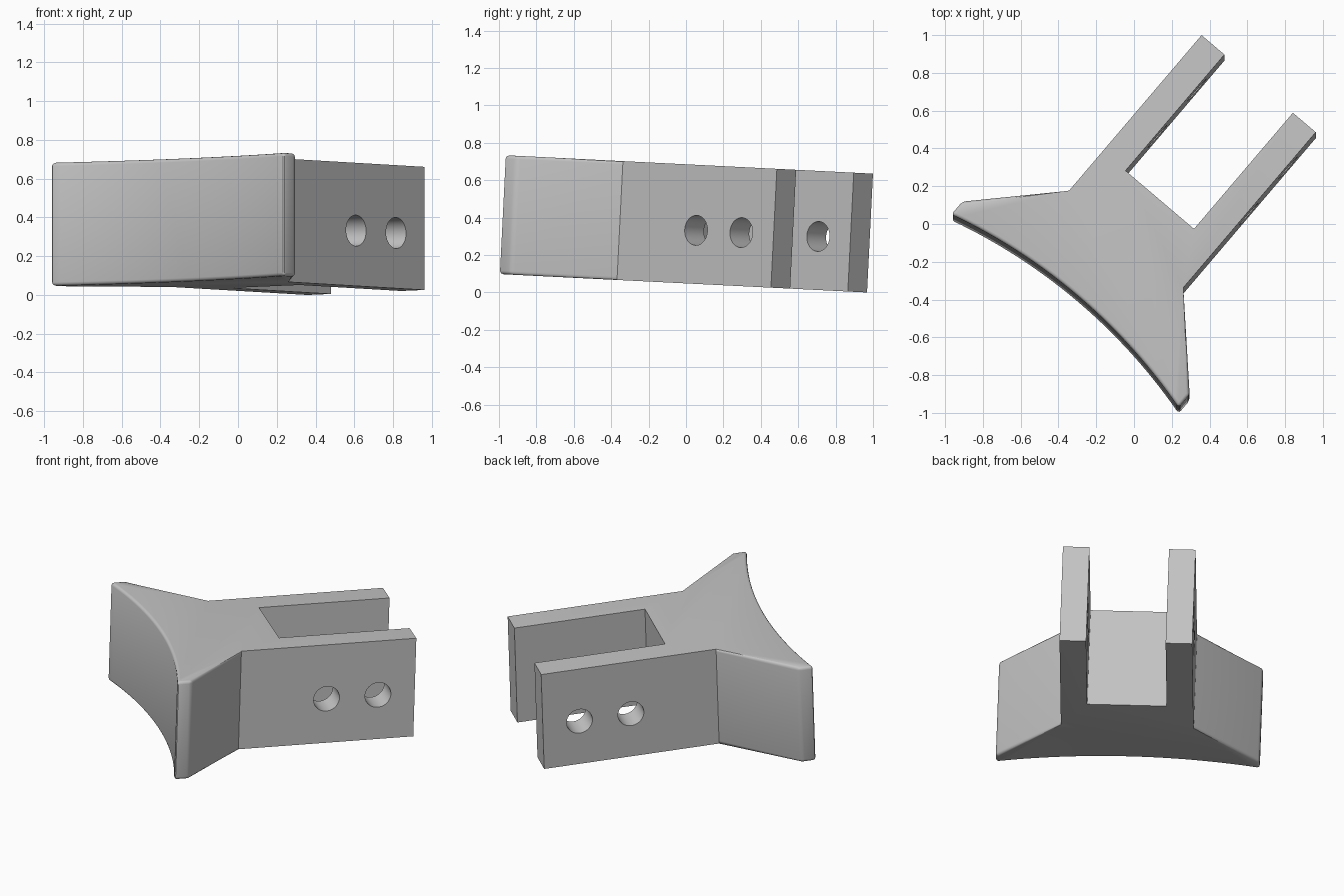
import bpy, bmesh
from math import sin, cos, asin, radians
from mathutils import Matrix, Vector

cube = bpy.data.objects.get("Cube")
if cube:
    bpy.data.objects.remove(cube, do_unlink=True)

HEIGHT = 0.636
ARM_OUT, ARM_IN = 0.397, 0.238      # half widths of the fork
ARM_END, NOTCH, ROOT = 0.982, 0.174, -0.10
TIP_HALF, TIP_FRONT, TIP_BACK = 0.79, -0.60, -0.51
SAG, SEGMENTS = 0.105, 28

grey = bpy.data.materials.new("plain grey")
grey.use_nodes = True
colour = (0.55, 0.55, 0.55, 1)
grey.diffuse_color = colour
grey.node_tree.nodes["Principled BSDF"].inputs["Base Color"].default_value = colour


def make_object(name, bm):
    mesh = bpy.data.meshes.new(name)
    bm.to_mesh(mesh)
    bm.free()
    obj = bpy.data.objects.new(name, mesh)
    bpy.context.collection.objects.link(obj)
    mesh.materials.append(grey)
    return obj


# Plan outline: half of the fork and wing, mirrored, closed by the concave arc
half = [(NOTCH, ARM_IN), (ARM_END, ARM_IN), (ARM_END, ARM_OUT),
        (ROOT, ARM_OUT), (TIP_BACK, TIP_HALF)]
radius = (TIP_HALF ** 2 + SAG ** 2) / (2 * SAG)
sweep = asin(TIP_HALF / radius)
centre = TIP_FRONT + SAG - radius
arc = []
for i in range(SEGMENTS + 1):
    a = sweep * (1 - 2 * i / SEGMENTS)
    arc.append((centre + radius * cos(a), radius * sin(a)))
outline = half + arc + [(u, -v) for u, v in reversed(half)]

# Extrude the plate
bm = bmesh.new()
base = bm.faces.new([bm.verts.new((u, v, -HEIGHT / 2)) for u, v in outline])
top = bmesh.ops.extrude_face_region(bm, geom=[base])["geom"]
bmesh.ops.translate(bm, vec=(0, 0, HEIGHT),
                    verts=[g for g in top if isinstance(g, bmesh.types.BMVert)])
bmesh.ops.recalc_face_normals(bm, faces=bm.faces)


# Soften the rim of the flared head and the upright edges of its tips
def soft(edge):
    a, b = (v.co for v in edge.verts)
    if abs(a.z - b.z) < 0.01:
        return max(a.x, b.x) < ROOT + 0.01 and min(a.x, b.x) < ROOT - 0.01
    return abs(a.y) > TIP_HALF - 0.01


bmesh.ops.bevel(bm, geom=[e for e in bm.edges if soft(e)], offset=0.018,
                segments=3, profile=0.5, affect='EDGES', clamp_overlap=True)
bracket = make_object("fork_bracket", bm)
bpy.context.view_layer.objects.active = bracket
bracket.select_set(True)

# Two pin holes straight through both arms
for u in (0.437, 0.755):
    bm = bmesh.new()
    bmesh.ops.create_cone(
        bm, cap_ends=True, segments=40, radius1=0.08, radius2=0.08, depth=2,
        matrix=Matrix.Translation((u, 0, -0.032)) @ Matrix.Rotation(radians(90), 4, 'X'))
    cutter = make_object("pin_hole_cutter", bm)
    cutter.hide_render = True
    cut = bracket.modifiers.new("pin hole", 'BOOLEAN')
    cut.operation = 'DIFFERENCE'
    cut.solver = 'EXACT'
    cut.object = cutter
    bpy.ops.object.modifier_apply(modifier=cut.name)
    bpy.data.objects.remove(cutter, do_unlink=True)

bpy.ops.object.shade_smooth_by_angle(angle=radians(32))

# Turn the bracket in plan, tip it slightly backwards and stand it on the floor
offset = Matrix.Translation((0.0236, -0.02, 0))
bracket.matrix_world = (Matrix.Rotation(-0.05, 4, 'X') @ offset
                        @ Matrix.Rotation(radians(49.6), 4, 'Z'))
bpy.context.view_layer.update()
lowest = min((bracket.matrix_world @ v.co).z for v in bracket.data.vertices)
bracket.matrix_world = Matrix.Translation((0, 0, -lowest)) @ bracket.matrix_world
